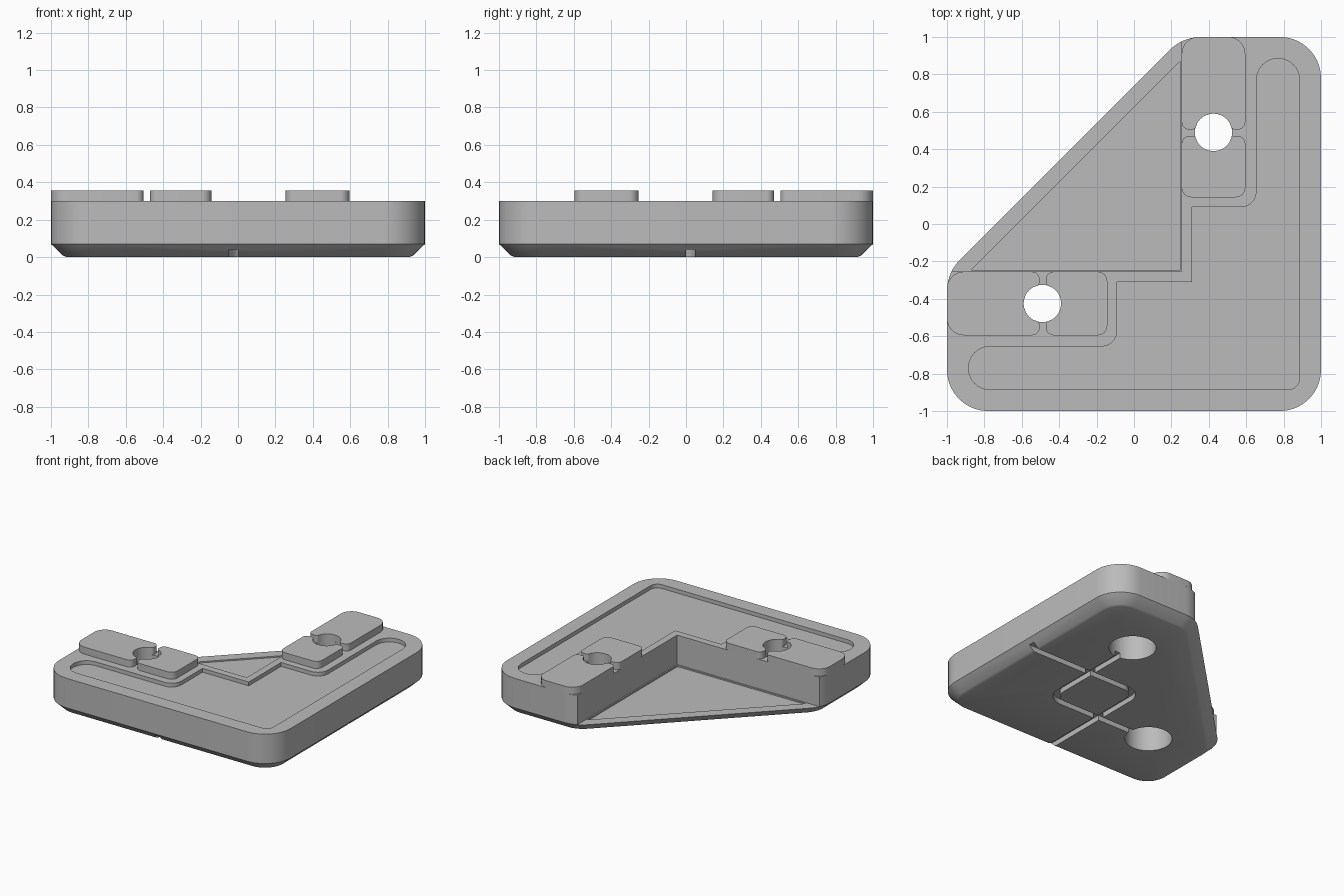
import bpy, bmesh
from math import cos, sin, tan, pi, radians
from mathutils import Vector

if "Cube" in bpy.data.objects:
    bpy.data.objects.remove(bpy.data.objects["Cube"], do_unlink=True)

grey = bpy.data.materials.new("plain grey")
grey.use_nodes = True
grey.diffuse_color = (0.5, 0.5, 0.5, 1)
grey.node_tree.nodes["Principled BSDF"].inputs["Base Color"].default_value = (0.5, 0.5, 0.5, 1)


def rounded(corners, closed=True, steps=10):
    """Turn (x, y, radius) corners into a filleted path."""
    path, n = [], len(corners)
    for i, (x, y, r) in enumerate(corners):
        p = Vector((x, y))
        if r == 0 or (not closed and i in (0, n - 1)):
            path.append(p)
            continue
        a = (Vector(corners[i - 1][:2]) - p).normalized()
        b = (Vector(corners[(i + 1) % n][:2]) - p).normalized()
        half = a.angle(b) / 2
        start = p + a * (r / tan(half))
        centre = p + (a + b).normalized() * (r / sin(half))
        spoke = start - centre
        side = -a
        sweep = pi - 2 * half
        for k in range(steps + 1):
            t = sweep * k / steps
            path.append(centre + spoke * cos(t) + side * (r * sin(t)))
    return path


def offset(path, d, closed=True):
    """Shift a path to its left by d."""
    out, n = [], len(path)
    for i, p in enumerate(path):
        before = path[i - 1] if closed or i else None
        after = path[(i + 1) % n] if closed or i < n - 1 else None
        e = (p - before).normalized() if before is not None else (after - p).normalized()
        f = (after - p).normalized() if after is not None else e
        m = (e + f).normalized()
        out.append(p + Vector((-m.y, m.x)) * (d / m.dot(e)))
    return out


def loft(name, layers):
    """Solid through stacked (outline, height) layers."""
    bm = bmesh.new()
    rings = [[bm.verts.new((p.x, p.y, z)) for p in path] for path, z in layers]
    n = len(rings[0])
    for low, high in zip(rings, rings[1:]):
        for i in range(n):
            j = (i + 1) % n
            bm.faces.new((low[i], low[j], high[j], high[i]))
    bm.faces.new(rings[0][::-1])
    bm.faces.new(rings[-1])
    bmesh.ops.recalc_face_normals(bm, faces=bm.faces)
    mesh = bpy.data.meshes.new(name)
    bm.to_mesh(mesh)
    bm.free()
    mesh.materials.append(grey)
    obj = bpy.data.objects.new(name, mesh)
    bpy.context.collection.objects.link(obj)
    return obj


def prism(name, path, low, high):
    return loft(name, [(path, low), (path, high)])


def activate(obj):
    bpy.ops.object.select_all(action='DESELECT')
    obj.select_set(True)
    bpy.context.view_layer.objects.active = obj


def cut(target, cutter):
    cutter.hide_render = True
    mod = target.modifiers.new("cut", 'BOOLEAN')
    mod.operation, mod.solver, mod.object = 'DIFFERENCE', 'EXACT', cutter
    activate(target)
    bpy.ops.object.modifier_apply(modifier=mod.name)
    bpy.data.objects.remove(cutter, do_unlink=True)


def swap(path):
    """Mirror a path across the part's diagonal symmetry line."""
    return [Vector((-p.y, -p.x)) for p in path]


def circle(x, y, r, n=48):
    return [Vector((x + r * cos(2 * pi * k / n), y + r * sin(2 * pi * k / n))) for k in range(n)]


TOP, RIM, PAD_TOP = 0.30, 0.07, 0.355
HX, HY, HR = 0.425, 0.49, 0.1

# Body with a bevelled underside
outline = rounded([(-1, -1, .22), (1, -1, .22), (1, 1, .22), (.26, 1, .24), (-1, -.26, .24)])
body = loft("jig_body", [(offset(outline, .085), 0), (offset(outline, .065), .008),
                         (outline, RIM), (outline, TOP)])

# Open corner with a slightly sunken triangular floor
corner = [Vector(p) for p in ((.255, -.255), (.255, 2), (-2, 2), (-2, -.255))]
cut(body, prism("corner_cutter", corner, RIM, 1))
floor = [Vector(p) for p in ((.245, -.245), (.245, .87), (-.87, -.245))]
cut(body, prism("floor_cutter", floor, RIM - .01, .2))

# Shallow recess in the top, symmetric about the diagonal
arm = [(.31, .09, 0), (.655, .09, .085), (.655, .885, .114), (.885, .885, .114)]
other = [(-y, -x, r) for x, y, r in reversed(arm)]
recess = rounded([(.31, -.31, 0)] + arm + [(.885, -.885, .06)] + other)
cut(body, prism("recess_cutter", recess, TOP - .03, 1))

# Bolt holes with wide bores from below
for flip in (False, True):
    x, y = (-HY, -HX) if flip else (HX, HY)
    cut(body, prism("bore_cutter", circle(x, y, .167), -.1, .22))
    cut(body, prism("hole_cutter", circle(x, y, HR), .1, 1))

# Crossing channels on the underside
for route in ([(HX, HY, 0), (HX, -HX, .12), (-HY, -HX, 0)],
              [(1.2, .025, 0), (-.025, .025, .12), (-.025, -1.2, 0)]):
    line = rounded(route, closed=False)
    ribbon = offset(line, .024, False) + offset(line, -.024, False)[::-1]
    cut(body, prism("channel_cutter", ribbon, -.1, .04))


def pad_outline(far, near, r):
    """Rounded pad whose near edge wraps half of the bolt hole."""
    s = 1 if far > near else -1
    dx = (HR ** 2 - (near - HY) ** 2) ** .5
    arc = [(HX + HR * cos(radians(a)), HY + s * HR * sin(radians(a)), 0)
           for a in range(30, 151, 8)]
    return rounded([(.595, far, r), (.595, near, .04), (HX + dx, near, .022)] + arc
                   + [(HX - dx, near, .022), (.255, near, .04), (.255, far, r)], steps=8)


# Raised pads on both arms
parts = [body]
for label, far, near, r in (("outer_pad", 1, .505, .09), ("inner_pad", .143, .47, .05)):
    shape = pad_outline(far, near, r)
    parts.append(prism("back_" + label, shape, TOP, PAD_TOP))
    parts.append(prism("side_" + label, swap(shape), TOP, PAD_TOP))

for part in parts:
    activate(part)
    bpy.ops.object.shade_smooth_by_angle(angle=radians(30))
